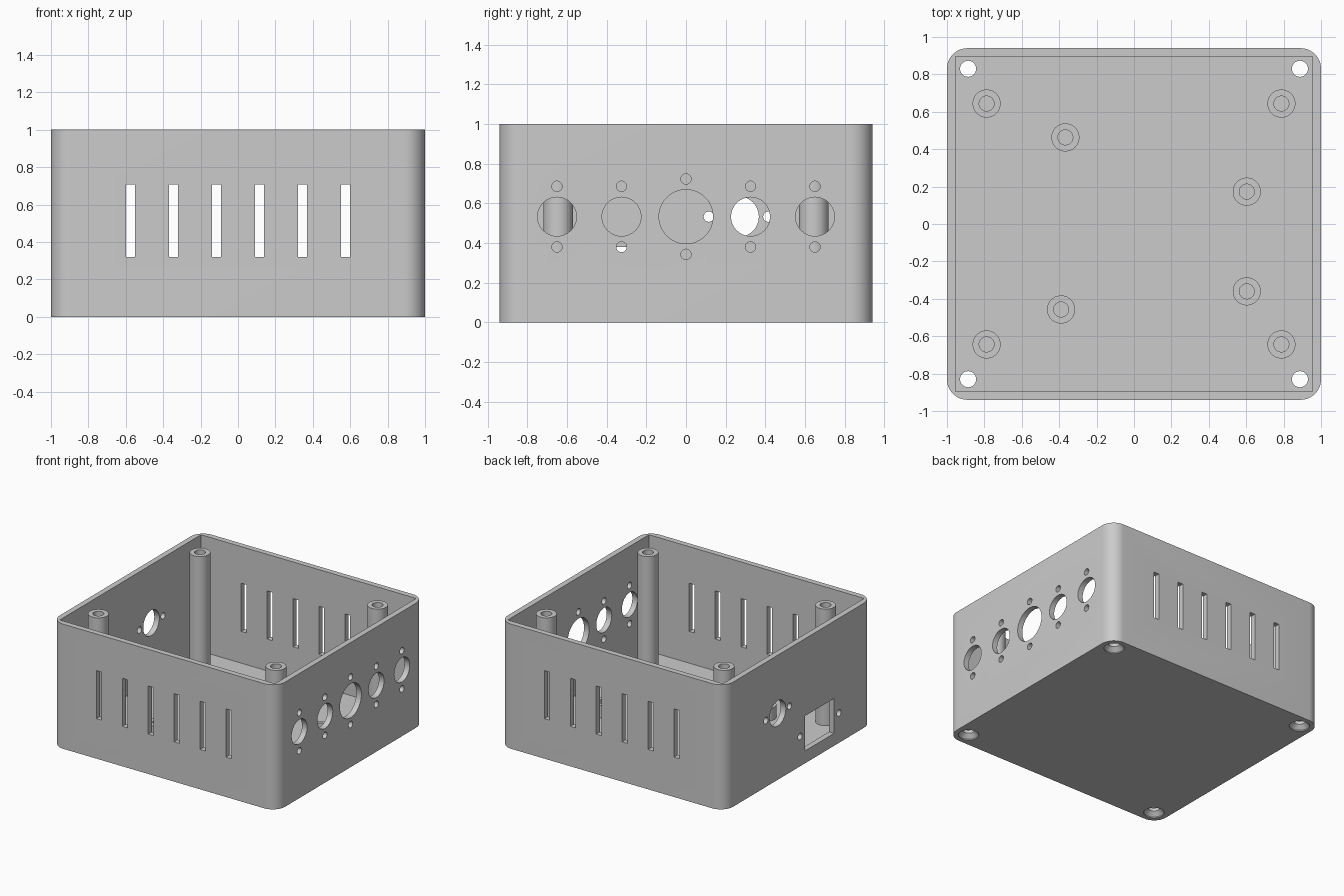
import bpy, bmesh, math
from mathutils import Matrix, Vector

if "Cube" in bpy.data.objects:
    bpy.data.objects.remove(bpy.data.objects["Cube"], do_unlink=True)

HX, HY, HEIGHT = 1.0, 0.94, 1.0
WALL, FLOOR, CORNER = 0.045, 0.065, 0.11
HOLE_Z = 0.533

grey = bpy.data.materials.new("light grey plastic")
grey.use_nodes = True
grey.diffuse_color = (0.6, 0.6, 0.6, 1)
grey.node_tree.nodes["Principled BSDF"].inputs["Base Color"].default_value = (0.6, 0.6, 0.6, 1)


def finish(bm, name):
    bmesh.ops.recalc_face_normals(bm, faces=bm.faces)
    mesh = bpy.data.meshes.new(name)
    bm.to_mesh(mesh)
    bm.free()
    mesh.materials.append(grey)
    obj = bpy.data.objects.new(name, mesh)
    bpy.context.collection.objects.link(obj)
    return obj


def box(bm, center, size):
    mat = Matrix.Translation(center) @ Matrix.Diagonal((*size, 1))
    bmesh.ops.create_cube(bm, size=1, matrix=mat)


def lathe(bm, profile, matrix, sides=48):
    """Turn (radius, height) points into a closed solid around the local z axis."""
    rings = []
    for r, z in profile:
        angles = [math.tau * i / sides for i in range(sides)]
        rings.append([bm.verts.new(matrix @ Vector((r * math.cos(a), r * math.sin(a), z)))
                      for a in angles])
    for low, high in zip(rings, rings[1:]):
        for i in range(sides):
            j = (i + 1) % sides
            bm.faces.new((low[i], low[j], high[j], high[i]))
    bm.faces.new(rings[0])
    bm.faces.new(rings[-1])


def wall_hole(bm, x, y, z, radius):
    turn = Matrix.Translation((x, y, z)) @ Matrix.Rotation(math.pi / 2, 4, 'Y')
    lathe(bm, [(radius, -0.06), (radius, 0.06)], turn)


def cut(target, cutter):
    mod = target.modifiers.new("cut", 'BOOLEAN')
    mod.operation = 'DIFFERENCE'
    mod.solver = 'EXACT'
    mod.object = cutter
    bpy.context.view_layer.objects.active = target
    bpy.ops.object.modifier_apply(modifier=mod.name)
    bpy.data.objects.remove(cutter, do_unlink=True)


def smooth(obj):
    bpy.ops.object.select_all(action='DESELECT')
    obj.select_set(True)
    bpy.context.view_layer.objects.active = obj
    bpy.ops.object.shade_smooth_by_angle(angle=math.radians(30))


# Outer block with rounded vertical corners
bm = bmesh.new()
box(bm, (0, 0, HEIGHT / 2), (2 * HX, 2 * HY, HEIGHT))
upright = [e for e in bm.edges if abs(e.verts[0].co.z - e.verts[1].co.z) > 0.5]
bmesh.ops.bevel(bm, geom=upright, offset=CORNER, segments=12, profile=0.5, affect='EDGES')
case = finish(bm, "enclosure_shell")

# Square-cornered cavity
bm = bmesh.new()
box(bm, (0, 0, FLOOR + 1), (2 * (HX - WALL), 2 * (HY - WALL), 2))
cut(case, finish(bm, "cavity_cutter"))

# All openings
bm = bmesh.new()
for i in range(6):  # vent slots, front and back
    for side in (-1, 1):
        box(bm, (-0.575 + 0.23 * i, side * (HY - WALL / 2), 0.513), (0.047, 0.12, 0.386))

right_x, left_x = HX - WALL / 2, -HX + WALL / 2
for y in (-0.65, -0.325, 0, 0.325, 0.65):  # connector row
    radius, reach = (0.136, 0.19) if y == 0 else (0.098, 0.153)
    wall_hole(bm, right_x, y, HOLE_Z, radius)
    for side in (-1, 1):
        wall_hole(bm, right_x, y, HOLE_Z + side * reach, 0.026)

wall_hole(bm, left_x, 0.265, HOLE_Z, 0.102)  # single connector
box(bm, (left_x, -0.265, 0.24), (0.12, 0.37, 0.28))  # socket window
for side in (-1, 1):
    wall_hole(bm, left_x, 0.265 + side * 0.15, HOLE_Z, 0.026)
    wall_hole(bm, left_x, -0.265 + side * 0.247, 0.24, 0.026)

for sx in (-1, 1):  # countersunk floor holes
    for sy in (-1, 1):
        lathe(bm, [(0.075, -0.02), (0.075, 0.008), (0.043, 0.04), (0.043, 0.15)],
              Matrix.Translation((sx * 0.887, sy * 0.83, 0)))
cut(case, finish(bm, "opening_cutter"))
smooth(case)


def post(name, x, y, top, bore):
    bm = bmesh.new()
    lathe(bm, [(0.075, FLOOR - 0.02), (0.075, top), (0.04, top), (0.04, top - bore)],
          Matrix.Translation((x, y, 0)))
    smooth(finish(bm, name))


# Tall lid posts near the corners
for sx, xname in ((-1, "right"), (1, "left")):
    for sy, yname in ((-1, "front"), (1, "back")):
        post(f"lid_post_{yname}_{xname}", sx * 0.788, sy * 0.644, HEIGHT, 0.4)

# Short standoffs for the circuit board
for n, (x, y) in enumerate([(-0.367, 0.463), (-0.39, -0.457), (0.603, 0.173), (0.603, -0.36)]):
    post(f"board_standoff_{n + 1}", x, y, FLOOR + 0.1, 0.1)
